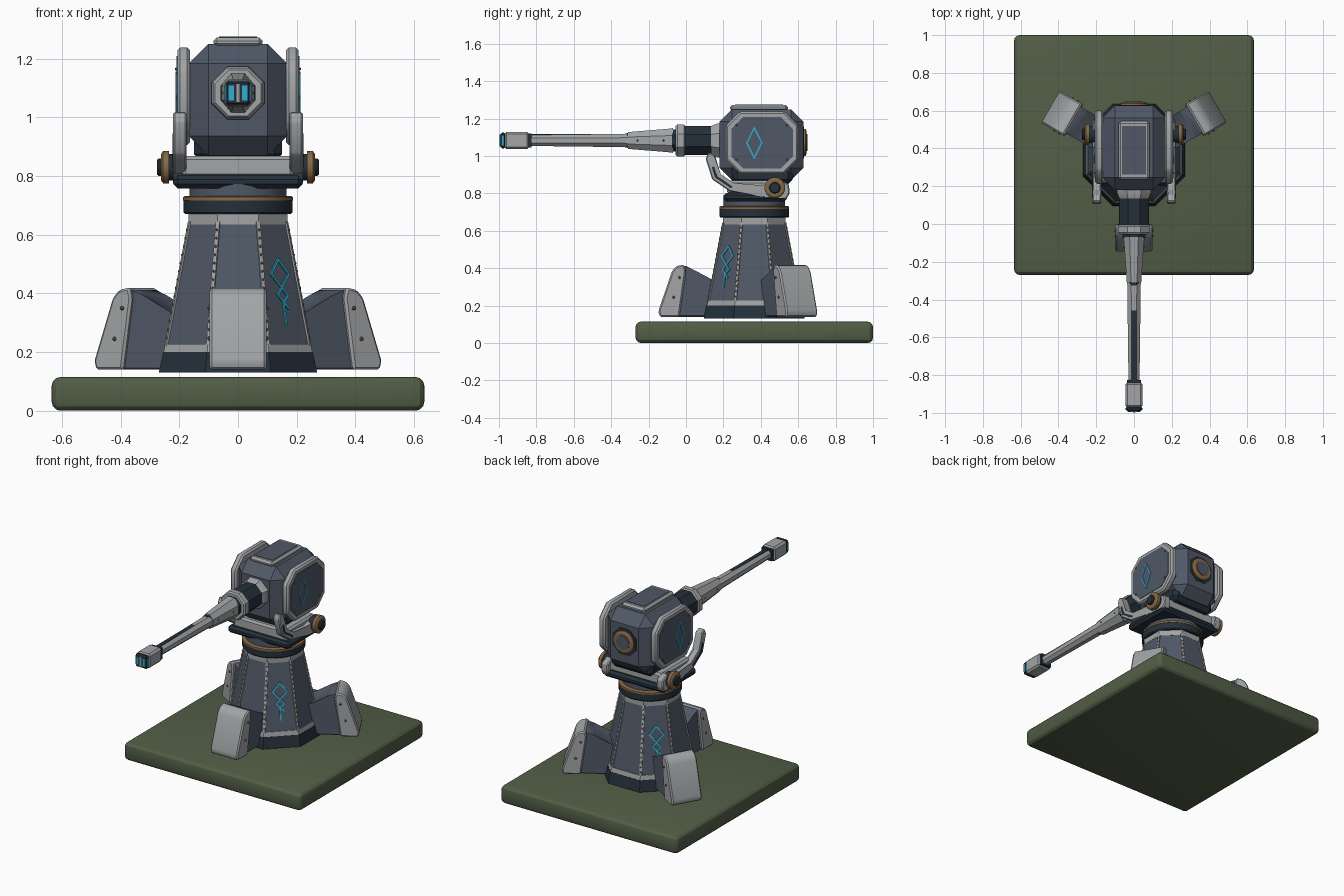
import bpy, bmesh
from math import pi, cos, radians
from mathutils import Matrix, Vector

if "Cube" in bpy.data.objects:
    bpy.data.objects.remove(bpy.data.objects["Cube"])


def material(name, rgb):
    m = bpy.data.materials.new(name)
    m.use_nodes = True
    m.diffuse_color = (*rgb, 1)
    m.node_tree.nodes["Principled BSDF"].inputs["Base Color"].default_value = (*rgb, 1)
    return m


SLATE = material("slate armour", (0.08, 0.098, 0.135))
LIGHT = material("light grey", (0.36, 0.375, 0.385))
DARK = material("dark navy", (0.018, 0.03, 0.043))
BRONZE = material("bronze", (0.24, 0.14, 0.06))
CYAN = material("cyan glow", (0.03, 0.42, 0.65))
GREEN = material("green ground", (0.084, 0.112, 0.062))

T, R = Matrix.Translation, Matrix.Rotation
CY = 0.365                      # tower axis
AXIS = T((0, CY, 0))
GUN = T((0, 0, 1.083)) @ R(pi / 2, 4, 'X')   # local z runs along the barrel


def finish(name, bm, mat, matrix=Matrix(), bevel=0, segments=1):
    if bevel:
        bmesh.ops.bevel(bm, geom=bm.edges[:], offset=bevel, segments=segments,
                        affect='EDGES', profile=0.5, clamp_overlap=True)
    bm.transform(matrix)
    bmesh.ops.recalc_face_normals(bm, faces=bm.faces[:])
    for f in bm.faces:
        f.smooth = True
    mesh = bpy.data.meshes.new(name)
    bm.to_mesh(mesh)
    bm.free()
    mesh.set_sharp_from_angle(angle=radians(28))
    mesh.materials.append(mat)
    ob = bpy.data.objects.new(name, mesh)
    bpy.context.collection.objects.link(ob)
    return ob


def box(name, lo, hi, mat, bevel=0, segments=1, matrix=Matrix()):
    lo, hi = Vector(lo), Vector(hi)
    bm = bmesh.new()
    bmesh.ops.create_cube(bm, size=1)
    bm.transform(T((lo + hi) / 2) @ Matrix.Diagonal((*(hi - lo), 1)))
    return finish(name, bm, mat, matrix, bevel, segments)


def lathe(name, profile, sides, mat, matrix=Matrix()):
    """Closed stack of rings; radius is measured to the flat sides."""
    bm = bmesh.new()
    rings = []
    for r, h in profile:
        ring = []
        for i in range(sides):
            a = 2 * pi * (i + 0.5) / sides
            ring.append(bm.verts.new(R(a, 3, 'Z') @ Vector((r / cos(pi / sides), 0, h))))
        rings.append(ring)
    for a, b in zip(rings, rings[1:]):
        for i in range(sides):
            j = (i + 1) % sides
            bm.faces.new((a[i], a[j], b[j], b[i]))
    bm.faces.new(rings[0])
    bm.faces.new(rings[-1])
    return finish(name, bm, mat, matrix)


def prism(name, points, half, mat, matrix=Matrix(), bevel=0):
    """Outline in local x and z, with thickness along local y."""
    bm = bmesh.new()
    a, b = ([bm.verts.new((x, s, z)) for x, z in points] for s in (-half, half))
    bm.faces.new(a)
    bm.faces.new(b)
    for i in range(len(a)):
        j = (i + 1) % len(a)
        bm.faces.new((a[i], a[j], b[j], b[i]))
    return finish(name, bm, mat, matrix, bevel)


def chamfered(y0, y1, z0, z1, c):
    return [(y0 + c, z0), (y1 - c, z0), (y1, z0 + c), (y1, z1 - c),
            (y1 - c, z1), (y0 + c, z1), (y0, z1 - c), (y0, z0 + c)]


def strips(name, points, width, mat, matrix):
    """Thin painted lines through points in the local xz plane."""
    bm = bmesh.new()
    for p, q in zip(points, points[1:]):
        p, q = Vector((p[0], 0, p[1])), Vector((q[0], 0, q[1]))
        d = q - p
        turn = d.to_track_quat('X', 'Y').to_matrix().to_4x4()
        m = T((p + q) / 2) @ turn @ Matrix.Diagonal((d.length + width, 0.008, width, 1))
        bmesh.ops.create_cube(bm, size=1, matrix=m)
    return finish(name, bm, mat, matrix)


def rivets(name, places, radius, matrix=Matrix()):
    bm = bmesh.new()
    for p in places:
        bmesh.ops.create_icosphere(bm, subdivisions=1, radius=radius, matrix=T(p))
    return finish(name, bm, BRONZE, matrix)


# Ground slab
box("ground_slab", (-0.635, -0.27, 0), (0.635, 1, 0.115), GREEN, 0.03, 3)

# Tower
lathe("tower_plinth", [(0.27, 0.13), (0.255, 0.2)], 8, DARK, AXIS)
lathe("tower_lower_band", [(0.255, 0.195), (0.248, 0.228)], 8, LIGHT, AXIS)
lathe("tower_shaft", [(0.245, 0.22), (0.165, 0.645)], 8, SLATE, AXIS)
lathe("tower_upper_band", [(0.168, 0.635), (0.168, 0.672)], 8, LIGHT, AXIS)
lathe("turntable_ring", [(0.18, 0.67), (0.185, 0.676), (0.185, 0.718)], 32, DARK, AXIS)
lathe("bronze_ring", [(0.187, 0.716), (0.187, 0.728), (0.18, 0.732)], 32, BRONZE, AXIS)
lathe("turntable_neck", [(0.165, 0.73), (0.165, 0.78)], 32, SLATE, AXIS)

# Ribs and rivets along the tower corners
for i in range(8):
    spin = AXIS @ R(pi / 4 * (i + 0.5), 4, 'Z')
    k = 1 / cos(pi / 8)
    prism("corner_rib", [(0.235 * k, 0.22), (0.248 * k, 0.22), (0.168 * k, 0.645), (0.155 * k, 0.645)],
          0.007, LIGHT, spin)
    rivets("corner_rivets", [((0.248 - 0.08 * t / 15) * k, 0, 0.22 + 0.425 * t / 15)
                             for t in range(1, 15)], 0.005, spin)

# Three buttress feet
foot_core = [(0.15, 0.14), (0.42, 0.14), (0.42, 0.38), (0.37, 0.415), (0.33, 0.395), (0.23, 0.335), (0.15, 0.33)]
foot_cover = [(0.4, 0.14), (0.505, 0.14), (0.513, 0.17), (0.44, 0.385), (0.415, 0.412), (0.375, 0.42), (0.365, 0.385)]
for angle in (-90, 30, 150):
    m = AXIS @ R(radians(angle), 4, 'Z')
    prism("foot_core", foot_core, 0.08, SLATE, m, 0.006)
    prism("foot_cover", foot_cover, 0.097, LIGHT, m, 0.008)
    rivets("foot_rivets", [(r, s * 0.097, z) for s in (-1, 1)
                           for r, z in ((0.40, 0.35), (0.43, 0.245))], 0.008, m)

# Glowing glyphs on two opposite tower faces
glyph = [(0, 0.42), (-0.042, 0.465), (0, 0.515), (0.042, 0.465), (-0.022, 0.395),
         (0, 0.37), (0.025, 0.392), (0, 0.42)]
stem = [(0.02, 0.35), (0, 0.37), (0, 0.295)]
lean = Matrix.Shear('XZ', 4, (0, 0))
lean[1][2] = 0.08 / 0.425
for angle in (-45, 135):
    m = AXIS @ R(radians(angle + 90), 4, 'Z') @ T((0, -0.2885, 0)) @ lean
    strips("tower_glyph", glyph, 0.007, CYAN, m)
    strips("tower_glyph_stem", stem, 0.007, CYAN, m)

# Cradle
box("cradle_plate", (-0.22, 0.2, 0.757), (0.22, 0.54, 0.803), DARK, 0.015)
box("cradle_bar", (-0.19, 0.22, 0.795), (0.19, 0.52, 0.868), LIGHT, 0.012)
box("body_underside", (-0.15, 0.25, 0.85), (0.15, 0.57, 0.96), DARK, 0.025)
arm = [(0.12, 1.02), (0.105, 0.985), (0.14, 0.875), (0.235, 0.81), (0.4, 0.79), (0.43, 0.775),
       (0.535, 0.768), (0.555, 0.8), (0.55, 0.85), (0.5, 0.87), (0.4, 0.837), (0.255, 0.85),
       (0.18, 0.9), (0.155, 1.005)]
panel = chamfered(0.213, 0.6, 0.905, 1.238, 0.075)
panel_face = chamfered(0.242, 0.571, 0.934, 1.209, 0.064)
diamond = [(0.365, 0.99), (0.405, 1.07), (0.365, 1.15), (0.325, 1.07), (0.365, 0.99)]
for s in (-1, 1):
    def side(x):
        return T((s * x, 0, 0)) @ R(pi / 2, 4, 'Z')
    prism("cradle_arm", arm, 0.023, LIGHT, side(0.198), 0.006)
    prism("arm_inlay", [(0.138, 0.94), (0.155, 0.885), (0.24, 0.828), (0.25, 0.836), (0.168, 0.892), (0.15, 0.945)],
          0.003, DARK, side(0.2205))
    joint = T((0, 0.475, 0.83)) @ R(s * pi / 2, 4, 'Y')
    lathe("joint_base", [(0.045, 0.2), (0.045, 0.245)], 24, DARK, joint)
    lathe("joint_ring", [(0.055, 0.235), (0.055, 0.255), (0.045, 0.262)], 24, BRONZE, joint)
    lathe("joint_cap", [(0.03, 0.25), (0.03, 0.27), (0.025, 0.276)], 24, DARK, joint)
    prism("side_panel_rim", panel, 0.022, LIGHT, side(0.185), 0.01)
    prism("side_panel_face", panel_face, 0.004, SLATE, side(0.206))
    strips("side_diamond", diamond, 0.009, CYAN, side(0.209))
    rivets("panel_rivets", [(s * 0.21, y, z) for y in (0.27, 0.54) for z in (0.98, 1.165)], 0.006)

# Turret body with top hatch and rear port
box("turret_body", (-0.167, 0.18, 0.87), (0.167, 0.627, 1.25), SLATE, 0.066)
box("hatch_rim", (-0.083, 0.235, 1.24), (0.083, 0.545, 1.273), LIGHT, 0.012)
box("hatch_face", (-0.064, 0.262, 1.268), (0.064, 0.518, 1.276), SLATE)
REAR = T((0, 0, 1.072)) @ R(-pi / 2, 4, 'X')
lathe("rear_port_base", [(0.085, 0.6), (0.085, 0.63)], 8, DARK, REAR)
lathe("rear_port_ring", [(0.072, 0.615), (0.072, 0.638), (0.062, 0.645)], 24, BRONZE, REAR)
lathe("rear_port_cap", [(0.045, 0.63), (0.045, 0.649)], 24, SLATE, REAR)

# Gun
lathe("neck_flange", [(0.09, -0.2), (0.09, -0.165), (0.078, -0.135)], 8, LIGHT, GUN)
lathe("gun_neck", [(0.078, -0.17), (0.078, 0.03)], 8, DARK, GUN)
lathe("gun_collar", [(0.078, 0.005), (0.086, 0.012), (0.086, 0.045), (0.078, 0.055)], 8, LIGHT, GUN)
lathe("collar_gap", [(0.06, 0.05), (0.06, 0.075)], 8, DARK, GUN)
slim = GUN @ Matrix.Diagonal((0.85, 1, 1, 1))
lathe("gun_sleeve", [(0.066, 0.07), (0.062, 0.1), (0.045, 0.31)], 8, LIGHT, slim)
lathe("sleeve_end", [(0.041, 0.3), (0.037, 0.325)], 8, DARK, slim)
lathe("barrel", [(0.036, 0.3), (0.029, 0.85)], 8, LIGHT, GUN)
box("barrel_groove", (-0.012, -0.83, 1.09), (0.012, -0.3, 1.117), DARK)
for s in (-1, 1):
    rivets("sleeve_rivets", [(s * 0.05, -0.12, 1.083), (s * 0.041, -0.26, 1.083)], 0.006)

# Muzzle
box("muzzle_back", (-0.037, -0.845, 1.046), (0.037, -0.825, 1.12), DARK)
box("muzzle_block", (-0.046, -0.972, 1.037), (0.046, -0.838, 1.129), LIGHT, 0.012)
box("muzzle_tip", (-0.042, -0.992, 1.041), (0.042, -0.965, 1.125), DARK, 0.008)
box("muzzle_divider", (-0.007, -0.998, 1.05), (0.007, -0.98, 1.116), LIGHT)
for s in (-1, 1):
    box("muzzle_light", (s * 0.023 - 0.009, -0.996, 1.058), (s * 0.023 + 0.009, -0.988, 1.108), CYAN)
    box("muzzle_side_light", (s * 0.04 - 0.004, -0.986, 1.055), (s * 0.04 + 0.004, -0.973, 1.111), CYAN)
